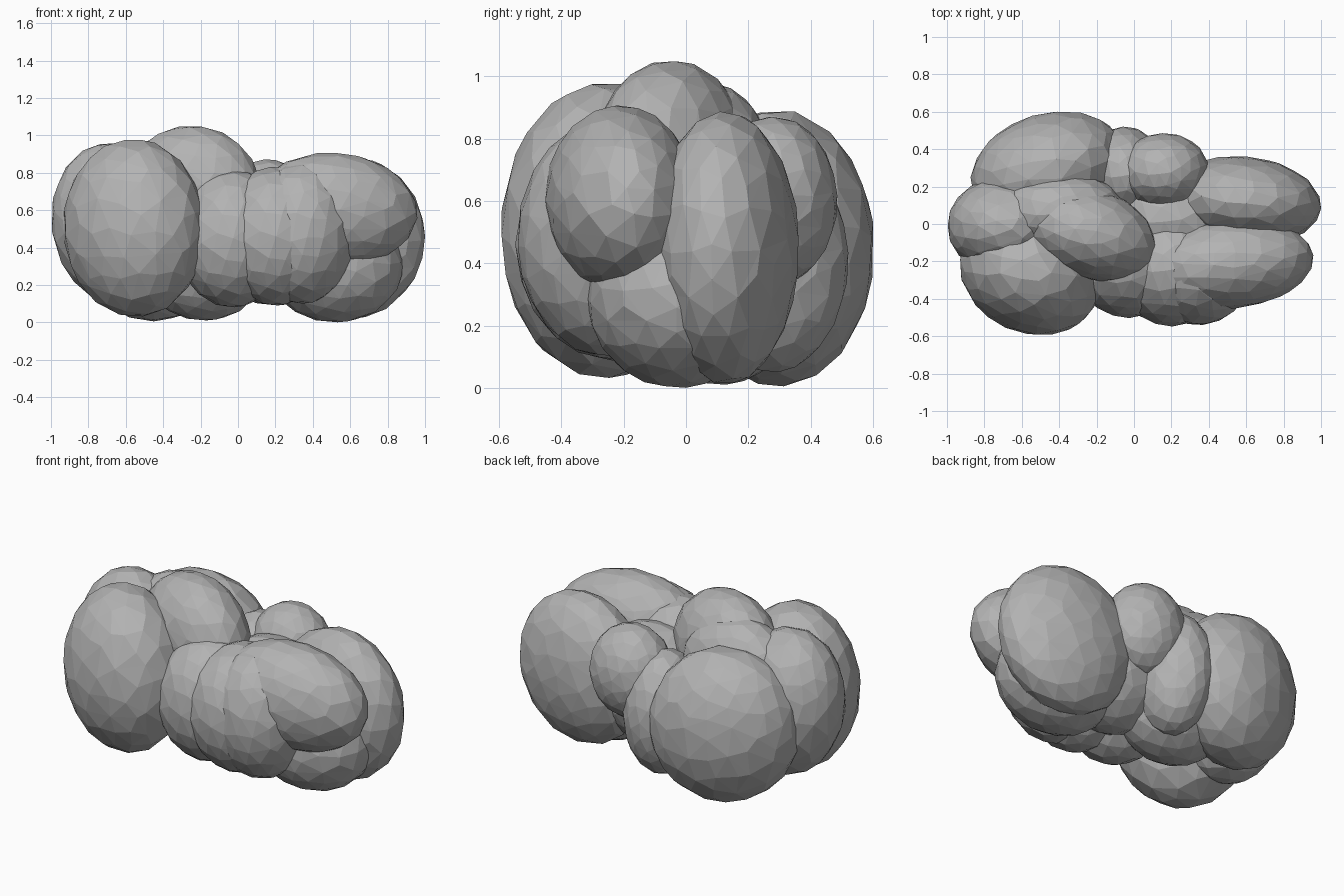
import bpy
from math import radians

cube = bpy.data.objects.get("Cube")
if cube:
    bpy.data.objects.remove(cube, do_unlink=True)

grey = bpy.data.materials.new("cloud grey")
grey.use_nodes = True
colour = (0.45, 0.45, 0.45, 1)
grey.diffuse_color = colour
grey.node_tree.nodes["Principled BSDF"].inputs["Base Color"].default_value = colour


def lobe(name, centre, radii, turn=(0, 0, 0)):
    """One stretched puff of the cloud, thinned to uneven facets."""
    bpy.ops.mesh.primitive_ico_sphere_add(subdivisions=4, radius=1, location=centre,
                                          rotation=[radians(a) for a in turn])
    puff = bpy.context.object
    puff.name = name
    puff.scale = radii
    puff.data.materials.append(grey)
    thin = puff.modifiers.new("uneven facets", "DECIMATE")
    thin.ratio = 0.22


# Tall cluster on the right-hand end
lobe("tall_front_lobe", (-0.555, -0.26, 0.505), (0.39, 0.32, 0.475), (0, -3, -25))
lobe("tall_end_lobe", (-0.665, -0.01, 0.53), (0.33, 0.27, 0.43), (0, -8, 0))
lobe("tall_back_lobe", (-0.46, 0.29, 0.45), (0.42, 0.3, 0.445), (0, -14, 18))
lobe("crown_lobe", (-0.24, -0.05, 0.72), (0.37, 0.24, 0.33), (0, 8, -18))
lobe("crown_back_lobe", (-0.4, 0.065, 0.68), (0.35, 0.22, 0.3))

# Waist
lobe("waist_front_lobe", (-0.03, -0.19, 0.45), (0.3, 0.31, 0.37))
lobe("waist_joining_lobe", (0.2, -0.23, 0.46), (0.3, 0.315, 0.37))
lobe("waist_core", (0.2, 0.03, 0.43), (0.36, 0.28, 0.34))
lobe("waist_back_lobe", (-0.05, 0.27, 0.41), (0.21, 0.25, 0.36))
lobe("waist_bottom_lobe", (-0.18, 0.1, 0.28), (0.32, 0.27, 0.27))
lobe("back_knob", (0.16, 0.28, 0.6), (0.24, 0.205, 0.27))

# Lower cluster on the left-hand end
lobe("low_front_lobe", (0.34, -0.25, 0.48), (0.29, 0.29, 0.38), (0, 0, 8))
lobe("low_upper_lobe", (0.52, -0.21, 0.605), (0.44, 0.24, 0.3), (0, 5, 5))
lobe("low_back_lobe", (0.59, 0.125, 0.45), (0.41, 0.235, 0.435), (0, 6, -6))
lobe("low_bottom_lobe", (0.52, -0.03, 0.3), (0.36, 0.29, 0.3))
